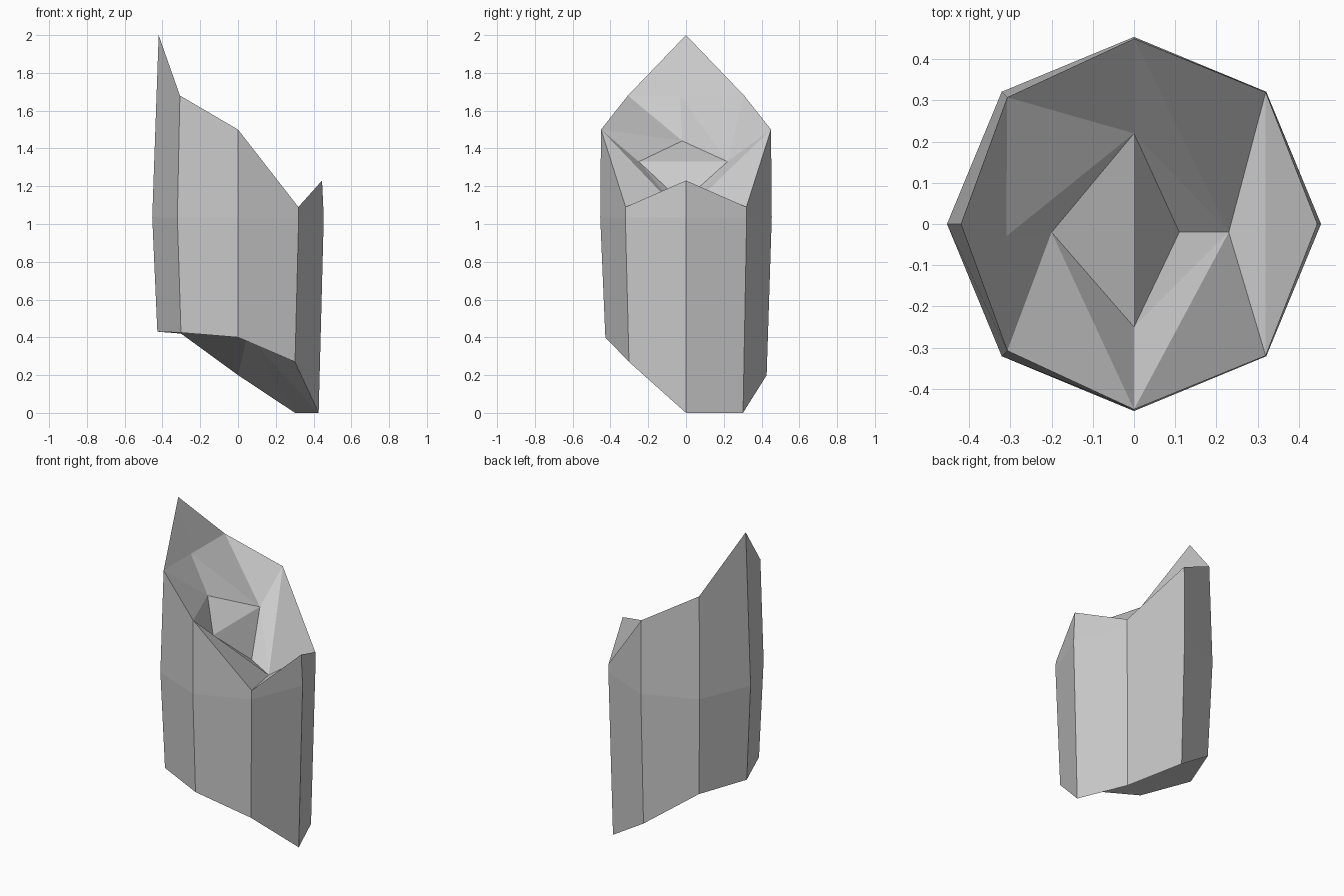
import bpy, bmesh, math

if "Cube" in bpy.data.objects:
    bpy.data.objects.remove(bpy.data.objects["Cube"])

# Broken eight-sided column stump: ring corners every 45 degrees from +x
top_z = [1.23, 1.09, 1.50, 1.68, 2.00, 1.68, 1.50, 1.09]
top_r = [0.445, 0.452, 0.45, 0.435, 0.42, 0.435, 0.45, 0.452]
low_z = [0.0, 0.0, 0.20, 0.42, 0.43, 0.425, 0.40, 0.27]

bm = bmesh.new()


def ring(radii, heights):
    return [bm.verts.new((r * math.cos(i * math.pi / 4), r * math.sin(i * math.pi / 4), z))
            for i, (r, z) in enumerate(zip(radii, heights))]


low = ring([0.427] * 8, low_z)
mid = ring([0.454] * 8, [1.035] * 8)
top = ring(top_r, top_z)

# Side facets
for a, b in ((low, mid), (mid, top)):
    for i in range(8):
        j = (i + 1) % 8
        bm.faces.new((a[i], a[j], b[j], b[i]))

# Fractured underside, gathered to a shallow hollow
hollow = bm.verts.new((0.05, -0.08, 0.41))
for i in range(8):
    bm.faces.new((low[(i + 1) % 8], low[i], hollow))

# Fractured top: inner corners and the shards between them and the rim
A = bm.verts.new((0.0, 0.22, 1.33))
B = bm.verts.new((-0.20, -0.02, 1.44))
C = bm.verts.new((0.0, -0.25, 1.33))
D = bm.verts.new((0.11, -0.02, 1.115))
E = bm.verts.new((0.23, -0.02, 1.05))
G = bm.verts.new((-0.31, -0.03, 1.68))
t = top
for face in ((t[4], t[5], G), (t[3], t[4], G), (G, A, t[3]), (G, B, A), (G, t[5], B),
             (t[5], t[6], B), (B, t[6], C), (A, B, C), (A, C, D), (C, E, D),
             (C, t[6], E), (t[6], t[7], E), (E, t[7], t[1]), (t[7], t[0], t[1]),
             (A, D, E), (A, E, t[2]), (E, t[1], t[2]), (A, t[2], t[3])):
    bm.faces.new(face)

bmesh.ops.recalc_face_normals(bm, faces=bm.faces[:])
mesh = bpy.data.meshes.new("broken_column")
bm.to_mesh(mesh)
bm.free()
bpy.context.collection.objects.link(bpy.data.objects.new("broken_column", mesh))
